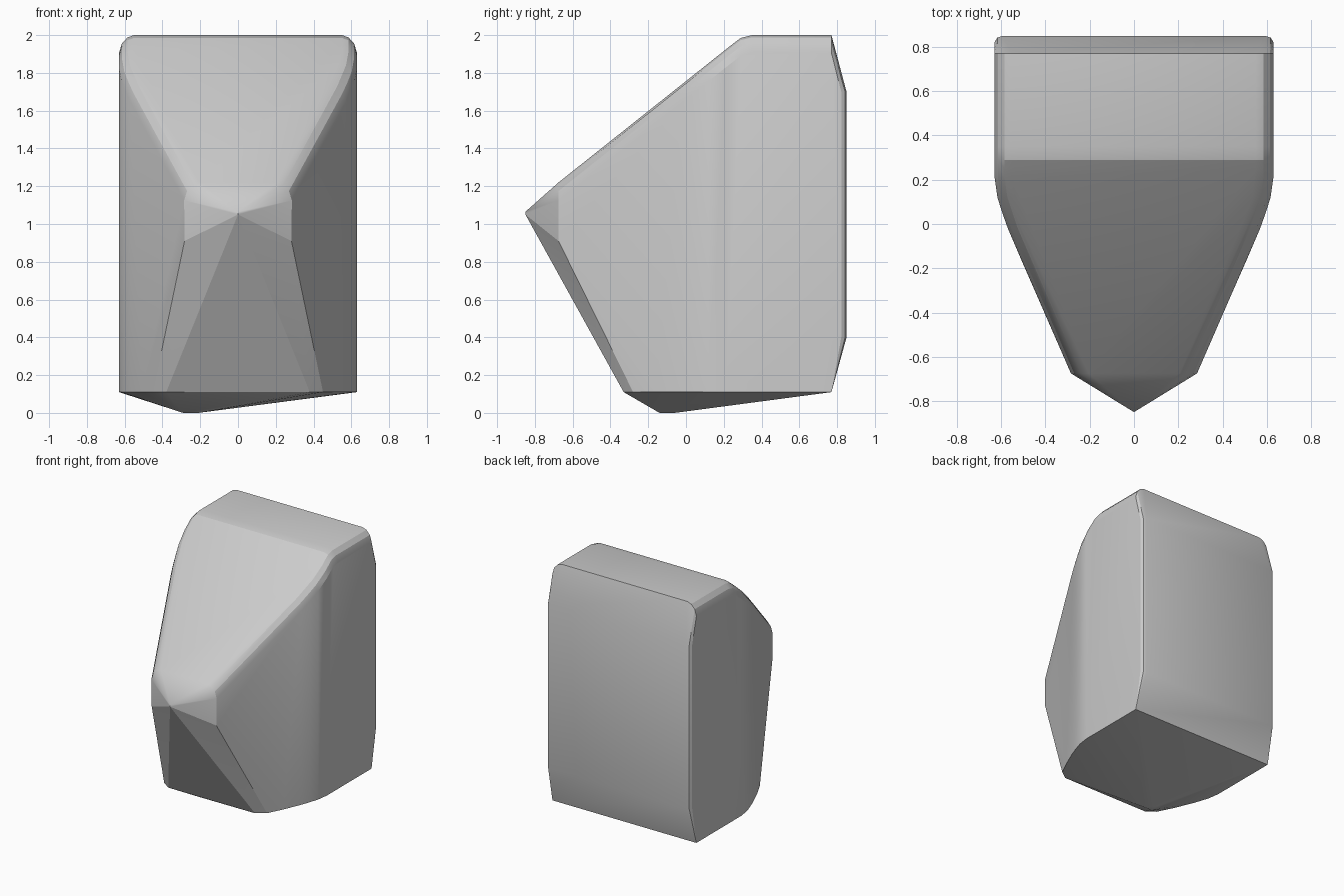
import bpy, bmesh

if "Cube" in bpy.data.objects:
    bpy.data.objects.remove(bpy.data.objects["Cube"])


def convex_part(name, points):
    """Closed convex block wrapped around a set of points."""
    bm = bmesh.new()
    for p in points:
        bm.verts.new(p)
    bmesh.ops.convex_hull(bm, input=bm.verts[:])
    loose = [v for v in bm.verts if not v.link_faces]
    bmesh.ops.delete(bm, geom=loose, context='VERTS')
    bmesh.ops.dissolve_limit(bm, angle_limit=0.02, verts=bm.verts[:], edges=bm.edges[:])
    bmesh.ops.recalc_face_normals(bm, faces=bm.faces[:])
    mesh = bpy.data.meshes.new(name)
    bm.to_mesh(mesh)
    bm.free()
    obj = bpy.data.objects.new(name, mesh)
    bpy.context.collection.objects.link(obj)
    return obj


# Plan outline of the right flank, from nose to back (x, y)
flank = [(0.285, -0.675), (0.57, -0.02), (0.595, 0.05), (0.617, 0.12), (0.63, 0.21)]
# Rounded shoulder section: inset from the flank, drop from the top surface
shoulder = [(0.08, 0.0), (0.045, 0.012), (0.015, 0.045), (0.0, 0.095)]

half = []

# Sloped front and its rounded shoulders
for x, y in flank:
    for inset, drop in shoulder:
        half.append((x - inset, y, 1.22 + 0.795 * (y + 0.675) - drop))

# Rounded bend into the flat top, running to the back
for y, z in [(0.25, 1.955), (0.29, 1.985), (0.35, 2.0), (0.77, 2.0)]:
    for inset, drop in shoulder:
        half.append((0.63 - inset, y, z - drop))

# Lower end of the nose facets
half.append((0.283, -0.675, 0.91))

# Base rim
half += [(x, y, 0.11) for x, y in
         [(0.38, -0.33), (0.45, -0.28), (0.51, -0.16), (0.63, 0.77)] + flank[1:]]

# Bulged back panel with narrow side bevels
for z in (0.4, 1.7):
    half += [(0.595, 0.85, z), (0.618, 0.842, z), (0.63, 0.822, z)]

points = half + [(-x, y, z) for x, y, z in half]

# Nose tip
points += [(0, -0.85, 1.065), (0, -0.85, 1.05)]

# Off-centre foot point under the base
points += [(-0.29, -0.14, 0), (-0.21, -0.14, 0), (-0.22, -0.06, 0), (-0.28, -0.07, 0)]

stone = convex_part("faceted_block", points)
bpy.context.view_layer.objects.active = stone
stone.select_set(True)
bpy.ops.object.shade_smooth_by_angle(angle=0.35)
